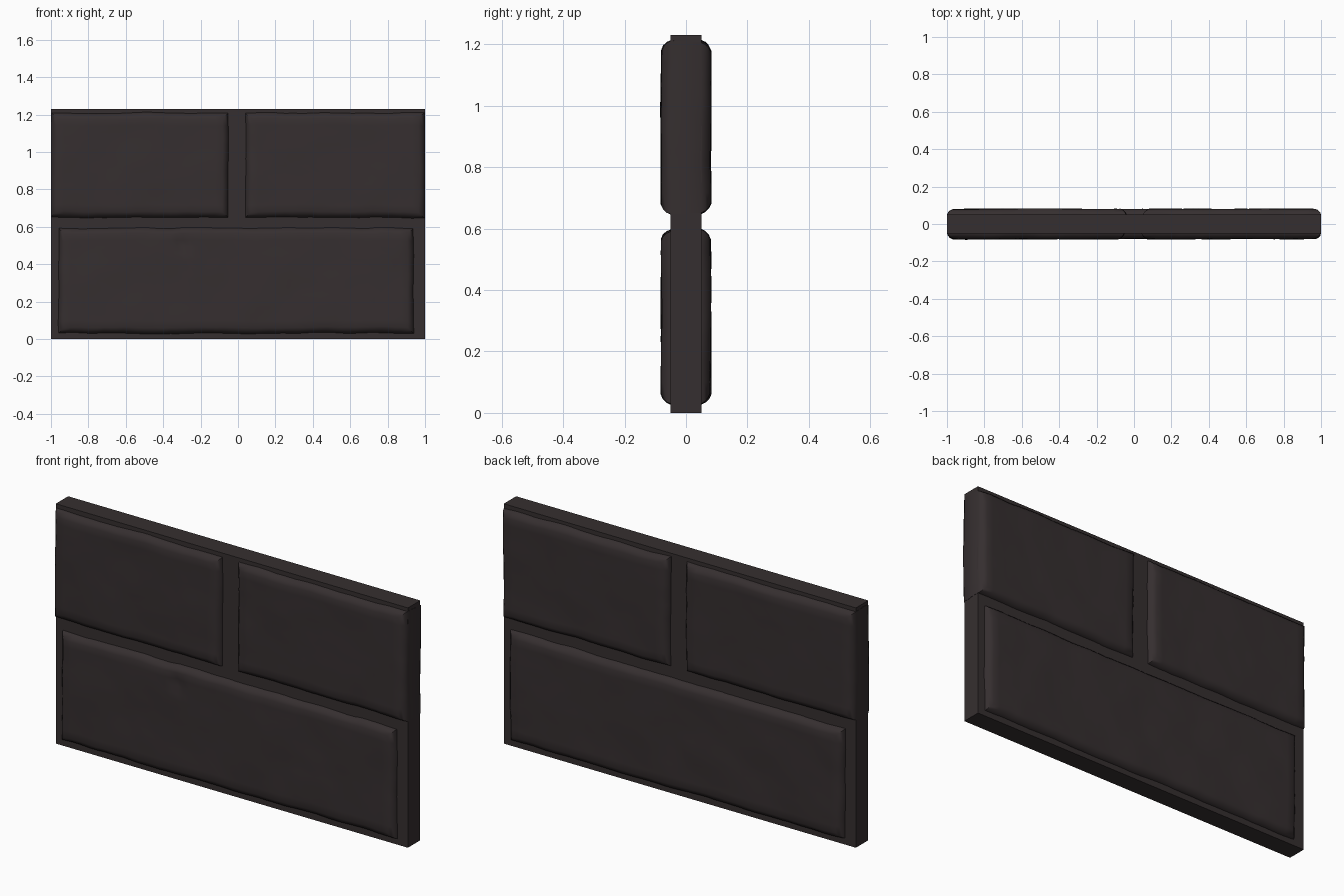
import bpy
import bmesh
import math
from mathutils import Matrix, Vector, noise

if "Cube" in bpy.data.objects:
    bpy.data.objects.remove(bpy.data.objects["Cube"])

STEP = 0.035      # spacing of the surface cuts
FACE_Y = 0.08     # how far the stone faces stand out
BEVEL = 0.032


def make_material(name, colour):
    mat = bpy.data.materials.new(name)
    mat.use_nodes = True
    mat.diffuse_color = colour
    mat.node_tree.nodes["Principled BSDF"].inputs["Base Color"].default_value = colour
    return mat


stone = make_material("dark stone", (0.036, 0.028, 0.029, 1))


def add_object(name, bm):
    mesh = bpy.data.meshes.new(name)
    bm.to_mesh(mesh)
    bm.free()
    obj = bpy.data.objects.new(name, mesh)
    bpy.context.collection.objects.link(obj)
    mesh.materials.append(stone)
    bpy.ops.object.select_all(action="DESELECT")
    obj.select_set(True)
    bpy.context.view_layer.objects.active = obj
    bpy.ops.object.shade_smooth_by_angle(angle=math.radians(40))


def box(low, high):
    low, high = Vector(low), Vector(high)
    bm = bmesh.new()
    bmesh.ops.create_cube(bm, size=1)
    for v in bm.verts:
        v.co = (low + high) / 2 + v.co * (high - low)
    return bm


def slice_along(bm, axis, start, end):
    count = int((end - start) / STEP)
    for i in range(1, count):
        point, normal = Vector(), Vector()
        point[axis] = start + (end - start) * i / count
        normal[axis] = 1
        geom = bm.verts[:] + bm.edges[:] + bm.faces[:]
        bmesh.ops.bisect_plane(bm, geom=geom, dist=0.00001,
                               plane_co=point, plane_no=normal)


def brick(name, x0, x1, z0, z1, back=False, chip=None):
    """Worn half-brick standing out of the wall core."""
    bm = box((x0, -FACE_Y, z0), (x1, 0, z1))
    # Round only the edges around the exposed face
    outer = [e for e in bm.edges if min(v.co.y for v in e.verts) < -0.01
             and max(v.co.y for v in e.verts) < -0.01]
    bmesh.ops.bevel(bm, geom=outer, offset=BEVEL, segments=3, profile=0.4,
                    affect="EDGES", clamp_overlap=True)
    slice_along(bm, 0, x0 + BEVEL, x1 - BEVEL)
    slice_along(bm, 2, z0 + BEVEL, z1 - BEVEL)
    seed = Vector((0, 7 if back else 0, 0))
    # Uneven hand-cut surface, with rougher outlines
    for v in bm.verts:
        p = v.co.copy()
        broad = noise.noise_vector(p * 5 + seed)
        fine = noise.noise_vector(p * 16 + seed)
        v.co.x += 0.005 * broad.x + 0.002 * fine.x
        v.co.z += 0.007 * broad.z + 0.003 * fine.z
        if p.y < -0.04:
            v.co.y += 0.004 * broad.y + 0.0015 * fine.y
        if chip:
            reach = math.hypot((p.x - chip[0]) / 0.03, (p.z - chip[1]) / 0.05)
            if p.y < -0.07 and reach < 1:
                v.co.y += 0.018 * (1 - reach)
        # Keep stones cut flush with the wall ends
        v.co.x = max(-1, min(1, v.co.x))
        if abs(p.x) > 0.9999:
            v.co.x = math.copysign(1, p.x)
    if back:
        bmesh.ops.rotate(bm, verts=bm.verts, cent=(0, 0, 0),
                         matrix=Matrix.Rotation(math.pi, 3, "Z"))
    add_object(name, bm)


# Mortar core
add_object("mortar_core", box((-0.999, -0.05, 0), (0.999, 0.05, 1.23)))

# Bricks on both faces, the back one turned half round
for side in ("front", "back"):
    back = side == "back"
    brick(side + "_lower_brick", -0.96, 0.94, 0.03, 0.595, back,
          None if back else (-0.29, 0.51))
    brick(side + "_upper_brick_a", -1, -0.05, 0.65, 1.21, back)
    brick(side + "_upper_brick_b", 0.04, 1, 0.65, 1.21, back)
